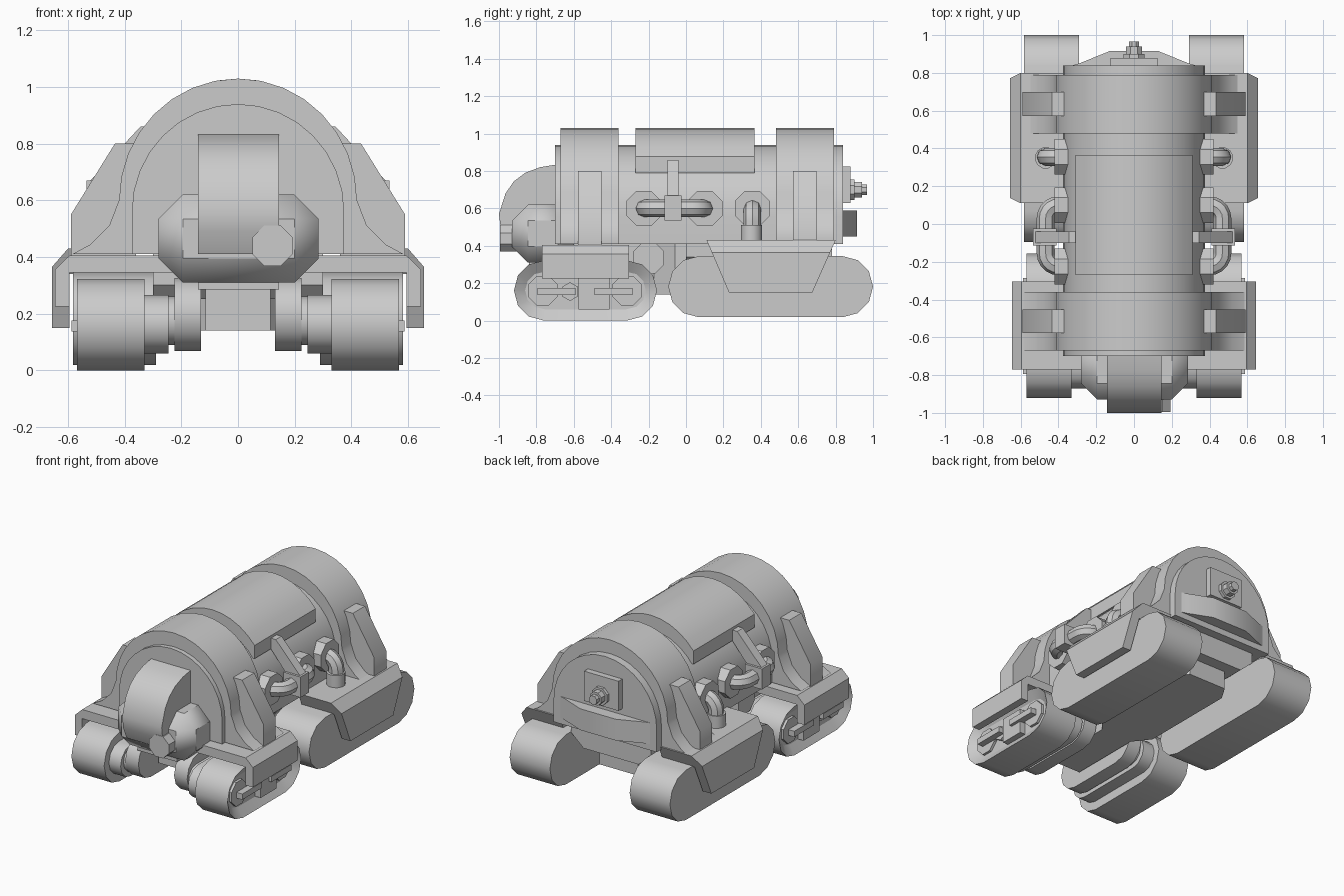
import bpy, bmesh, math
from math import sin, cos, pi

if "Cube" in bpy.data.objects:
    bpy.data.objects.remove(bpy.data.objects["Cube"])


def finish(name, bm, mirror=False, bevel=0, angle=32):
    bmesh.ops.recalc_face_normals(bm, faces=bm.faces[:])
    me = bpy.data.meshes.new(name)
    bm.to_mesh(me)
    bm.free()
    ob = bpy.data.objects.new(name, me)
    bpy.context.collection.objects.link(ob)
    bpy.ops.object.select_all(action='DESELECT')
    ob.select_set(True)
    bpy.context.view_layer.objects.active = ob
    bpy.ops.object.shade_smooth_by_angle(angle=math.radians(angle))
    if bevel:
        m = ob.modifiers.new("bevel", 'BEVEL')
        m.width, m.segments = bevel, 1
    if mirror:
        ob.modifiers.new("mirror", 'MIRROR')
    return ob


def prism(name, pts, axis, a, b, mirror=False, bevel=0, recess=None):
    """Extrude a 2D profile along an axis; a and b may be functions of the second coordinate."""
    bm = bmesh.new()
    val = lambda f, v: f(v) if callable(f) else f
    place = {'x': lambda u, v, t: (t, u, v), 'y': lambda u, v, t: (u, t, v),
             'z': lambda u, v, t: (u, v, t)}[axis]
    lo = [bm.verts.new(place(u, v, val(a, v))) for u, v in pts]
    hi = [bm.verts.new(place(u, v, val(b, v))) for u, v in pts]
    bm.faces.new(lo)
    cap = bm.faces.new(hi)
    n = len(pts)
    for i in range(n):
        j = (i + 1) % n
        bm.faces.new((lo[i], lo[j], hi[j], hi[i]))
    if recess:
        bmesh.ops.recalc_face_normals(bm, faces=bm.faces[:])
        bmesh.ops.inset_region(bm, faces=[cap], thickness=recess[0])
        for v in cap.verts:
            v.co.x -= recess[1]
    return finish(name, bm, mirror, bevel)


def box(name, x, y, z, mirror=False, bevel=0):
    pts = [(y[0], z[0]), (y[1], z[0]), (y[1], z[1]), (y[0], z[1])]
    return prism(name, pts, 'x', x[0], x[1], mirror, bevel)


def ngon(u, v, r, n, turn=0.5):
    return [(u + r * cos(2 * pi * (i + turn) / n), v + r * sin(2 * pi * (i + turn) / n)) for i in range(n)]


def stadium(y0, y1, z0, z1, n=6):
    r, c = (z1 - z0) / 2, (z0 + z1) / 2
    right = [(y1 - r + r * cos(t), c + r * sin(t)) for t in [-pi / 2 + pi * i / n for i in range(n + 1)]]
    left = [(y0 + r - r * cos(t), c - r * sin(t)) for t in [-pi / 2 + pi * i / n for i in range(n + 1)]]
    return right + left


def arch(rx, rz, c, n=16, limit=0):
    return [(rx * cos(t), c + rz * sin(t)) for t in [limit + (pi - 2 * limit) * i / n for i in range(n + 1)]]


def pipe(name, pts, r):
    cu = bpy.data.curves.new(name, 'CURVE')
    cu.dimensions = '3D'
    cu.bevel_depth, cu.bevel_resolution, cu.use_fill_caps = r, 2, True
    sp = cu.splines.new('POLY')
    sp.points.add(len(pts) - 1)
    for p, co in zip(sp.points, pts):
        p.co = (*co, 1)
    ob = bpy.data.objects.new(name, cu)
    bpy.context.collection.objects.link(ob)
    bpy.ops.object.select_all(action='DESELECT')
    ob.select_set(True)
    bpy.context.view_layer.objects.active = ob
    bpy.ops.object.convert(target='MESH')
    bpy.ops.object.shade_smooth_by_angle(angle=math.radians(40))
    bpy.context.object.modifiers.new("mirror", 'MIRROR')


# Arched hull and the raised plate on its roof
prism("hull", [(.375, .41)] + arch(.375, .38, .56) + [(-.375, .41)], 'y', -.70, .84)
prism("roof_plate", [(.31, .79)] + arch(.42, .47, .56, 10, math.acos(.31 / .42)) + [(-.31, .79)], 'y', -.27, .365)

# Two hoops with flared feet, each with an angular strut per side
foot = [(.585, .41), (.52, .445), (.455, .51), (.428, .58)]
hoop = foot + arch(.42, .43, .60, 16) + [(-x, z) for x, z in reversed(foot)]
strut = [(.36, .80), (.435, .80), (.59, .55), (.59, .40), (.36, .40)]
for label, y0, y1, s in (("front", -.67, -.36, -.515), ("rear", .48, .79, .635)):
    prism(label + "_hoop", hoop, 'y', y0, y1)
    prism(label + "_strut", strut, 'y', s - .063, s + .063, True)

# Keel under the hull, widening behind the front tracks
prism("keel", [(-.115, -.66), (.115, -.66), (.115, -.17), (.2, -.06), (.2, .60), (.14, .70),
               (-.14, .70), (-.2, .60), (-.2, -.06), (-.115, -.17)], 'z', .14, .42)
prism("rear_floor", [(-.29, .42), (-.29, .34), (-.2, .26), (.2, .26), (.29, .34), (.29, .42)], 'y', .0, .78)

# Nose: chamfered housing, curved hood, lamp and lower lip
box("nose_housing", (-.28, .285), (-.93, -.60), (.31, .62), bevel=.085)
prism("nose_hood", [(-.69, .835), (-.78, .82), (-.86, .79), (-.92, .745), (-.965, .68), (-1.0, .57),
                    (-.99, .49), (-.955, .41), (-.69, .41)], 'x', -.142, .145)
prism("nose_lamp", ngon(.122, .44, .077, 8), 'y', -.995, -.90)
box("nose_lip", (-.142, .145), (-.84, -.65), (.285, .42))

# Rear: bumper, square plate and capped bolt
prism("rear_bumper", [(-.36, .83), (-.29, .85), (-.13, .915), (.13, .915), (.29, .85), (.36, .83)], 'z', .45, .59)
box("rear_plate", (-.125, .125), (.83, .88), (.63, .825))
prism("bolt_collar", ngon(0, .70, .06, 8), 'y', .87, .90)
prism("bolt_stem", ngon(0, .70, .045, 8), 'y', .90, .94)
prism("bolt_tip", ngon(0, .70, .03, 8), 'y', .93, .967)

# Rear tracks and trapezoid skirts
prism("rear_track", stadium(-.095, 1.0, .018, .345), 'x', .29, .583, True)
skirt = [(.36, .43), (.60, .43), (.657, .365), (.657, .15), (.595, .15), (.595, .34), (.36, .34)]
taper = lambda z: (.43 - max(min(z, .43), .15)) / .28
prism("rear_skirt", skirt, 'y', lambda z: .11 + .12 * taper(z), lambda z: .80 - .125 * taper(z), True)

# Front tracks: recessed outer face, stepped inner drive casings
prism("front_track", stadium(-.92, -.155, .0, .322), 'x', .33, .568, True, recess=(.06, .04))
prism("track_casing", stadium(-.87, -.2, .06, .265), 'x', .245, .34, True)
prism("casing_spacer", stadium(-.84, -.23, .09, .26), 'x', .215, .255, True)
prism("drive_casing", stadium(-.85, -.2, .068, .325), 'x', .13, .225, True)
prism("front_pivot", ngon(-.2, .335, .09, 8), 'x', .10, .30, True)
for y in (-.765, -.315):
    prism("track_wheel", ngon(y, .16, .085, 8), 'x', .52, .545, True)
for y0, y1 in ((-.795, -.59), (-.49, -.285)):
    box("wheel_arm", (.52, .588), (y0, y1), (.137, .175), True)
prism("track_nut", ngon(-.62, .155, .05, 6), 'x', .52, .55, True)
box("track_block", (.52, .568), (-.575, -.41), (.06, .225), True)
guard = [(.15, .405), (.595, .405), (.647, .355), (.647, .225), (.595, .225), (.595, .345), (.15, .345)]
prism("front_guard", guard, 'y', -.77, -.305, True)

# Side pipes with octagonal flanges
for y in (-.225, .10, .355):
    prism("pipe_flange", ngon(y, .60, .102, 8), 'x', .34, .42, True)
R, X = .07, .468
bend = [pi / 2 * i / 5 for i in range(6)]
loop = [(.36, .10, .60)] + [(X - R + R * sin(t), .10 - R + R * cos(t), .60) for t in bend]
loop += [(x, -.125 - y, z) for x, y, z in reversed(loop)]
pipe("pipe_loop", loop, .047)
elbow = [(.36, .355, .60)] + [(X - R + R * sin(t), .355, .60 - R + R * cos(t)) for t in bend] + [(X, .355, .41)]
pipe("pipe_elbow", elbow, .047)
prism("elbow_collar", ngon(X, .35, .057, 12), 'z', .41, .51, True)

# Slanted clamp holding each pipe loop
prism("pipe_clamp_arm", [(.30, .86), (.345, .86), (.535, .655), (.535, .60), (.47, .60), (.30, .80)],
      'y', -.10, -.04, True)
box("pipe_clamp", (.41, .535), (-.115, -.025), (.535, .67), True)
